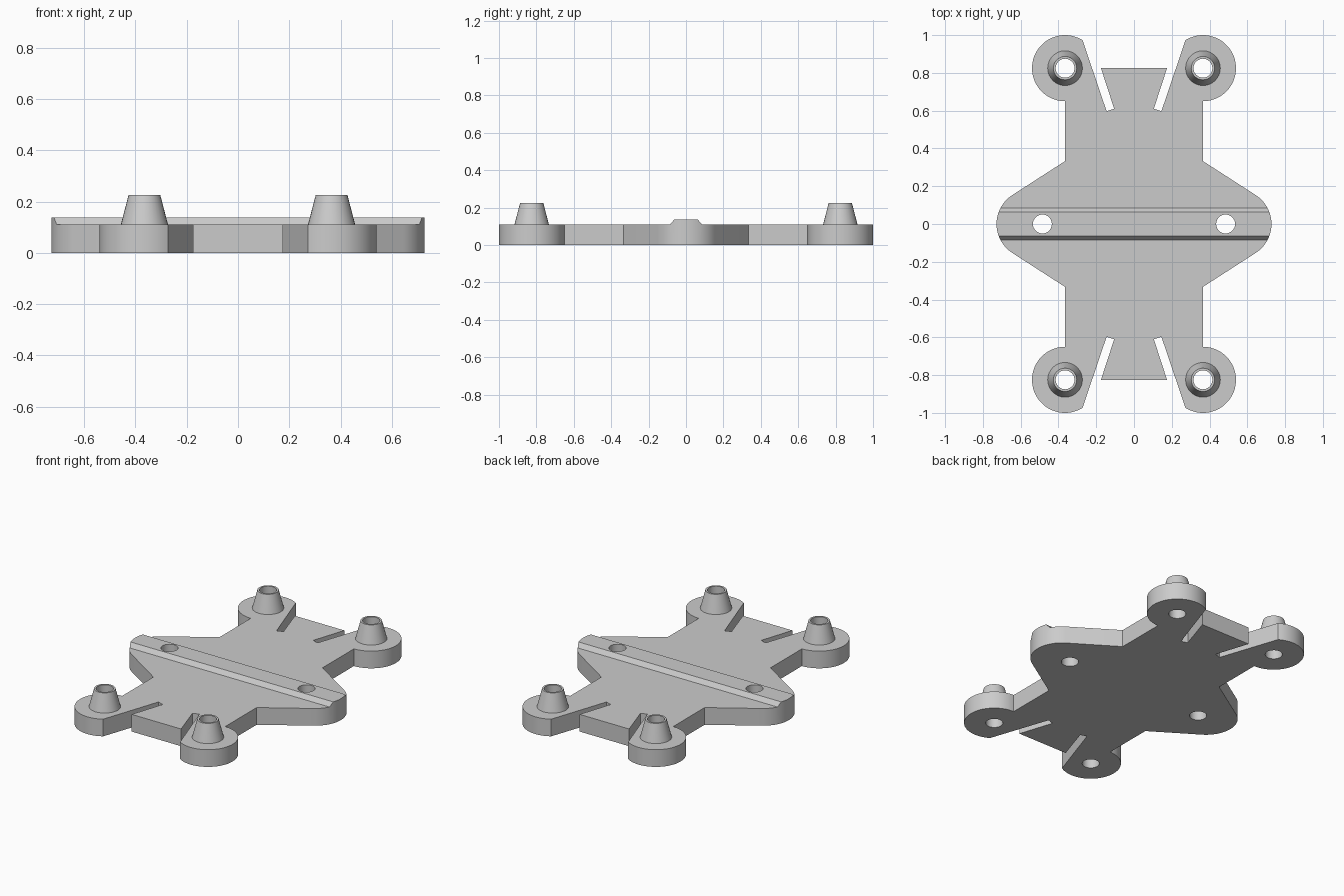
import bpy, bmesh
from math import sin, cos, radians, pi, atan2
from mathutils import Vector

cube = bpy.data.objects.get("Cube")
if cube:
    bpy.data.objects.remove(cube, do_unlink=True)

PLATE_H, RIDGE_H, POST_H = 0.11, 0.137, 0.225
POST_X, POST_Y, PAD_R, BORE_R = 0.365, 0.825, 0.175, 0.05
SIDE_HOLE_X = 0.485

grey = bpy.data.materials.new("light grey")
grey.use_nodes = True
GREY = (0.6, 0.6, 0.6, 1)
grey.diffuse_color = GREY
grey.node_tree.nodes["Principled BSDF"].inputs["Base Color"].default_value = GREY


def finish(bm, name):
    bmesh.ops.recalc_face_normals(bm, faces=bm.faces)
    mesh = bpy.data.meshes.new(name)
    bm.to_mesh(mesh)
    bm.free()
    mesh.materials.append(grey)
    obj = bpy.data.objects.new(name, mesh)
    bpy.context.collection.objects.link(obj)
    return obj


def prism(name, points, direction):
    """Extrude a closed outline along a direction."""
    bm = bmesh.new()
    face = bm.faces.new([bm.verts.new(p) for p in points])
    ext = bmesh.ops.extrude_face_region(bm, geom=[face], use_keep_orig=True)
    verts = [g for g in ext["geom"] if isinstance(g, bmesh.types.BMVert)]
    bmesh.ops.translate(bm, vec=direction, verts=verts)
    return finish(bm, name)


def arc(cx, cy, r, start, end, steps):
    angles = [radians(start + (end - start) * i / steps) for i in range(steps + 1)]
    return [(cx + r * cos(a), cy + r * sin(a)) for a in angles]


def select_only(obj):
    bpy.ops.object.select_all(action="DESELECT")
    obj.select_set(True)
    bpy.context.view_layer.objects.active = obj


def boolean(obj, cutter, operation):
    mod = obj.modifiers.new(operation, "BOOLEAN")
    mod.operation, mod.object, mod.solver = operation, cutter, "EXACT"
    select_only(obj)
    bpy.ops.object.modifier_apply(modifier=mod.name)
    bpy.data.objects.remove(cutter, do_unlink=True)


# One quarter of the plate: tongue, slit, round pad, waist, rounded side wing
quarter = [(0.175, 0.825), (0.105, 0.61), (0.145, 0.597)]
quarter += arc(POST_X, POST_Y, PAD_R, 122, -90, 40)
quarter += [(0.365, 0.333)]
quarter += arc(0.546, 0, 0.182, 57, 0, 12)
right = quarter + [(x, -y) for x, y in reversed(quarter[:-1])]
outline = right + [(-x, y) for x, y in reversed(right)]
plate = prism("plate", [(x, y, 0) for x, y in outline], (0, 0, RIDGE_H))

# Section across the plate leaves a bevelled ridge along the middle
half = [(1.2, -0.1), (1.2, PLATE_H), (0.085, PLATE_H), (0.062, RIDGE_H + 0.0)]
section = half + [(-y, z) for y, z in reversed(half)]
section = [(y, z + (0.01 if z == RIDGE_H else 0)) for y, z in section]
section = [(y * (0.054 / 0.062) if z > RIDGE_H else y, z) for y, z in section]
boolean(plate, prism("section", [(-1, y, z) for y, z in section], (2, 0, 0)), "INTERSECT")

# Through holes: one in each pad, one at each end of the ridge
corners = [(sx * POST_X, sy * POST_Y) for sx in (-1, 1) for sy in (-1, 1)]
for x, y in corners + [(-SIDE_HOLE_X, 0), (SIDE_HOLE_X, 0)]:
    circle = [(px, py, -0.1) for px, py in arc(x, y, BORE_R, 0, 360, 32)[:-1]]
    boolean(plate, prism("hole_cutter", circle, (0, 0, 0.5)), "DIFFERENCE")


def post(name, x, y):
    """Hollow tapered post turned from a short profile."""
    bm = bmesh.new()
    profile = [(0.092, PLATE_H), (0.062, POST_H), (BORE_R, POST_H), (BORE_R, PLATE_H)]
    verts = [bm.verts.new((r, 0, z)) for r, z in profile]
    edges = [bm.edges.new(pair) for pair in zip(verts, verts[1:])]
    bmesh.ops.spin(bm, geom=verts + edges, cent=(0, 0, 0), axis=(0, 0, 1),
                   angle=2 * pi, steps=32, use_merge=True)
    bmesh.ops.remove_doubles(bm, verts=bm.verts, dist=0.0001)
    # Outer wall faces outward
    bmesh.ops.recalc_face_normals(bm, faces=bm.faces)
    obj = finish(bm, name)
    obj.location = (x, y, 0)
    return obj


parts = [plate]
for x, y in corners:
    name = ("front" if y < 0 else "back") + ("_left" if x > 0 else "_right") + "_post"
    parts.append(post(name, x, y))

for obj in parts:
    select_only(obj)
    bpy.ops.object.shade_smooth_by_angle(angle=radians(25))
